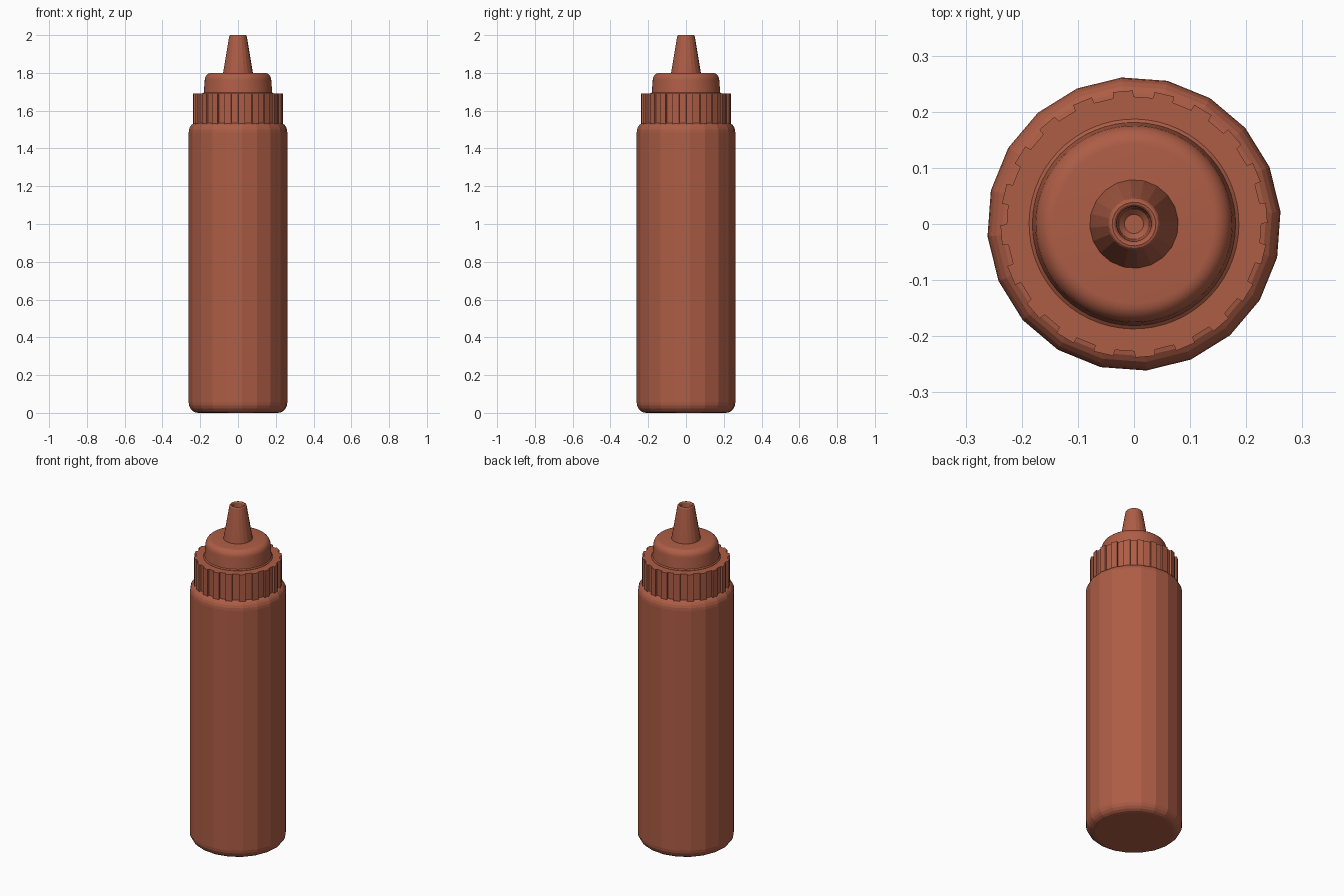
import bpy, bmesh
from math import cos, sin, radians, pi

if "Cube" in bpy.data.objects:
    bpy.data.objects.remove(bpy.data.objects["Cube"])

PHASE = radians(4.8)

red = bpy.data.materials.new("red_plastic")
red.diffuse_color = (0.42, 0.11, 0.06, 1)
red.use_nodes = True
red.node_tree.nodes["Principled BSDF"].inputs["Base Color"].default_value = red.diffuse_color


def loft(name, rings, smooth_angle=None):
    """Skin a list of equal-length point rings and cap both ends."""
    bm = bmesh.new()
    loops = [[bm.verts.new(p) for p in ring] for ring in rings]
    n = len(loops[0])
    for a, b in zip(loops, loops[1:]):
        for i in range(n):
            j = (i + 1) % n
            bm.faces.new((a[i], a[j], b[j], b[i]))
    bm.faces.new(loops[0][::-1])
    bm.faces.new(loops[-1])
    bmesh.ops.recalc_face_normals(bm, faces=bm.faces)
    mesh = bpy.data.meshes.new(name)
    bm.to_mesh(mesh)
    bm.free()
    mesh.materials.append(red)
    obj = bpy.data.objects.new(name, mesh)
    bpy.context.collection.objects.link(obj)
    if smooth_angle:
        bpy.ops.object.select_all(action='DESELECT')
        obj.select_set(True)
        bpy.context.view_layer.objects.active = obj
        bpy.ops.object.shade_smooth_by_angle(angle=radians(smooth_angle))
    return obj


def lathe(name, profile, sides, smooth_angle=None):
    angles = [PHASE + 2 * pi * i / sides for i in range(sides)]
    rings = [[(r * cos(a), r * sin(a), z) for a in angles] for r, z in profile]
    return loft(name, rings, smooth_angle)


def arc(r, z, rr, rz, start, end, steps=5):
    """Quarter-round profile points about centre (r, z)."""
    ts = [radians(start + (end - start) * i / steps) for i in range(steps + 1)]
    return [(r + rr * cos(t), z + rz * sin(t)) for t in ts]


# Faceted bottle with rounded foot and shoulder
lathe("bottle_body",
      arc(0.212, 0.055, 0.05, 0.055, -90, 0)
      + arc(0.225, 1.485, 0.037, 0.05, 0, 90), 20)

# Screw collar with twenty grip ridges
outline = []
for i in range(20):
    mid = PHASE + i * pi / 10
    for off, r in ((-4.6, 0.227), (-4.3, 0.238), (4.3, 0.238), (4.6, 0.227)):
        a = mid + radians(off)
        outline.append((r * cos(a), r * sin(a)))
loft("screw_collar", [[(x, y, z) for x, y in outline] for z in (1.53, 1.69)])

# Smooth stepped dome on the collar
lathe("cap_dome",
      [(0.187, 1.68), (0.187, 1.692), (0.181, 1.697)]
      + arc(0.142, 1.762, 0.034, 0.038, 0, 90, 6), 60, 35)

# Tapered nozzle with a rounded lip and hollow tip
lathe("nozzle",
      [(0.080, 1.79), (0.079, 1.80), (0.048, 1.985)]
      + arc(0.039, 1.99, 0.008, 0.01, 0, 180, 6)
      + [(0.031, 1.94), (0.027, 1.92), (0.017, 1.91)], 20, 16)
